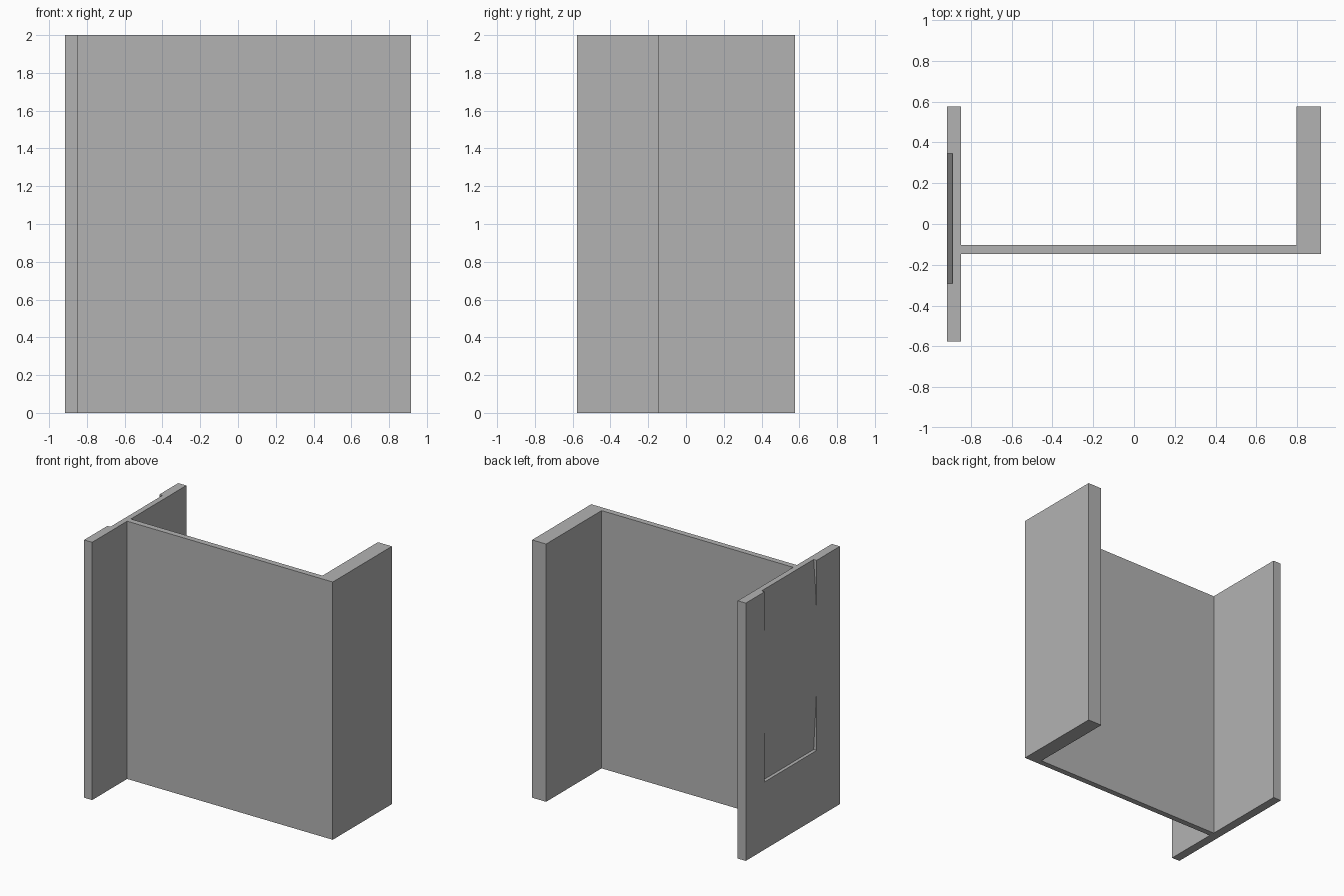
import bpy
import bmesh

if "Cube" in bpy.data.objects:
    bpy.data.objects.remove(bpy.data.objects["Cube"])

grey = bpy.data.materials.new("plain_grey")
grey.diffuse_color = (0.45, 0.45, 0.45, 1)
grey.use_nodes = True
grey.node_tree.nodes["Principled BSDF"].inputs["Base Color"].default_value = grey.diffuse_color


def prism(name, outline, start, end, place):
    """Extrude a closed 2D outline; place(u, v, w) maps it to x, y, z."""
    bm = bmesh.new()
    base = [bm.verts.new(place(u, v, start)) for u, v in outline]
    face = bm.faces.new(base)
    out = bmesh.ops.extrude_face_region(bm, geom=[face])
    shift = place(0, 0, end - start)
    moved = [g for g in out["geom"] if isinstance(g, bmesh.types.BMVert)]
    bmesh.ops.translate(bm, verts=moved, vec=shift)
    bmesh.ops.recalc_face_normals(bm, faces=bm.faces)
    mesh = bpy.data.meshes.new(name)
    bm.to_mesh(mesh)
    bm.free()
    mesh.materials.append(grey)
    obj = bpy.data.objects.new(name, mesh)
    bpy.context.collection.objects.link(obj)
    return obj


def upright(u, v, w):
    return (u, v, w)


def sideways(u, v, w):
    return (u, w, v)


# Web and thick flange, one L-shaped section
prism("web_and_thick_flange",
      [(-0.848, -0.148), (0.917, -0.148), (0.917, 0.577),
       (0.797, 0.577), (0.797, -0.103), (-0.848, -0.103)], 0, 2, upright)

# Thin flange on the left
thin = prism("thin_flange",
             [(-0.917, -0.577), (-0.848, -0.577), (-0.848, 0.577), (-0.917, 0.577)],
             0, 2, upright)

# Shallow tapered recesses in its outer face: one open at the top, one with a ledge
recesses = {
    "upper_recess_cutter": [(-1.0, 1.587), (-0.917, 1.587), (-0.906, 1.8),
                            (-0.891, 2.0), (-0.891, 2.1), (-1.0, 2.1)],
    "lower_recess_cutter": [(-1.0, 1.008), (-0.917, 1.008), (-0.906, 0.79),
                            (-0.891, 0.525), (-1.0, 0.525)],
}
for name, outline in recesses.items():
    cutter = prism(name, outline, -0.292, 0.346, sideways)
    cutter.hide_render = True
    cutter.hide_set(True)
    cut = thin.modifiers.new(name, 'BOOLEAN')
    cut.operation = 'DIFFERENCE'
    cut.solver = 'EXACT'
    cut.object = cutter
